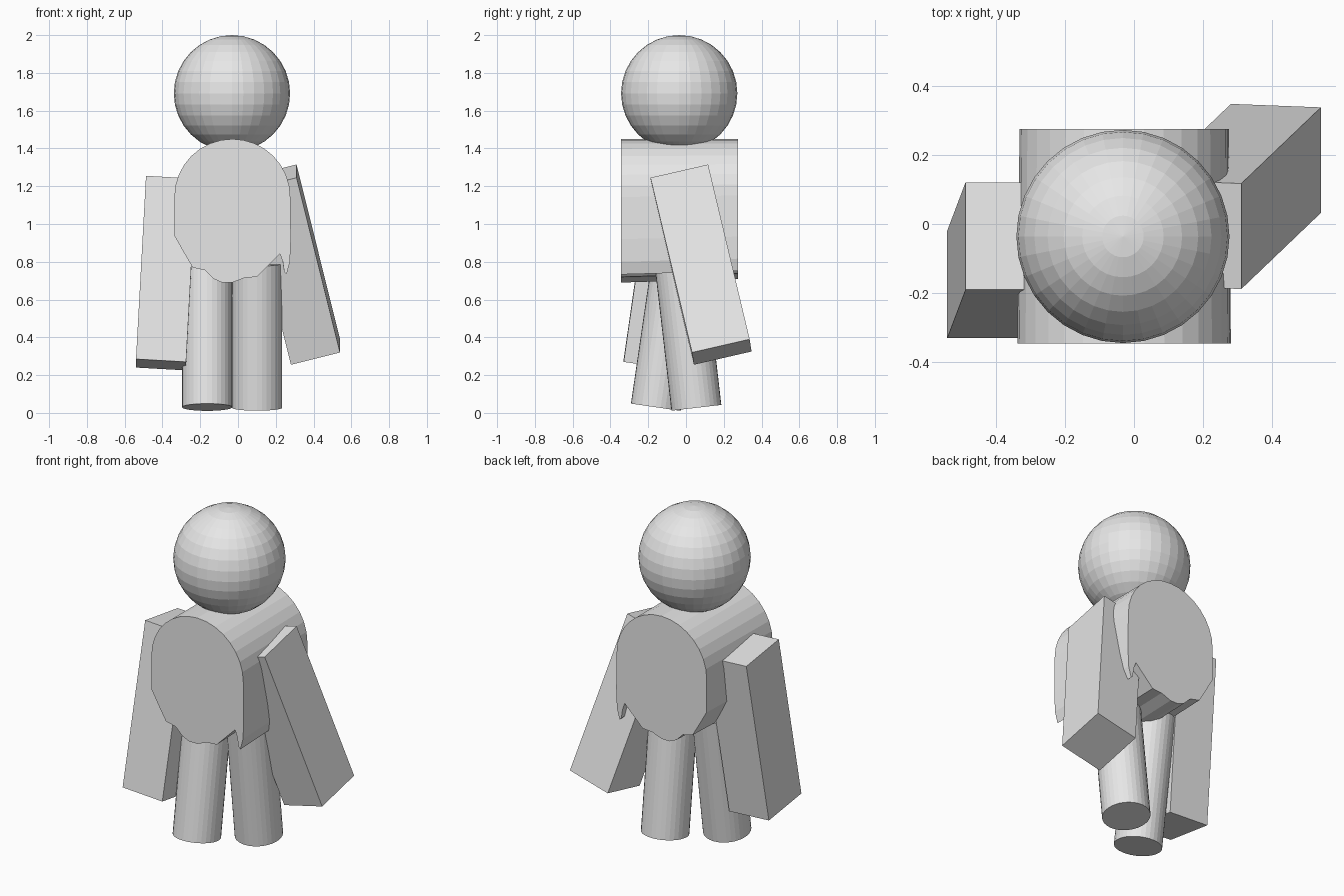
import bpy
import bmesh
import math
from mathutils import Matrix, Vector

cube = bpy.data.objects.get("Cube")
if cube:
    bpy.data.objects.remove(cube, do_unlink=True)

grey = bpy.data.materials.new("plain grey")
grey.use_nodes = True
grey.diffuse_color = (0.8, 0.8, 0.8, 1)
grey.node_tree.nodes["Principled BSDF"].inputs["Base Color"].default_value = (0.8, 0.8, 0.8, 1)


def finish(name, bm):
    """Turn a bmesh into a flat shaded grey object."""
    bmesh.ops.recalc_face_normals(bm, faces=bm.faces[:])
    mesh = bpy.data.meshes.new(name)
    bm.to_mesh(mesh)
    bm.free()
    mesh.materials.append(grey)
    obj = bpy.data.objects.new(name, mesh)
    bpy.context.collection.objects.link(obj)
    return obj


def arm(name, corner, width, depth, length):
    """Box spanned from a bottom corner by three edge vectors."""
    edges = [Vector(v) for v in (width, depth, length)]
    bm = bmesh.new()
    bmesh.ops.create_cube(bm, size=1)
    for v in bm.verts:
        v.co = Vector(corner) + sum(((c + 0.5) * e for c, e in zip(v.co, edges)), Vector())
    finish(name, bm)


def leg(name, foot, tilt, length=0.77, radius=0.133):
    """Cylinder standing on its foot centre, swung about x."""
    bm = bmesh.new()
    place = (Matrix.Translation(foot) @ Matrix.Rotation(tilt, 4, "X")
             @ Matrix.Translation((0, 0, length / 2)))
    bmesh.ops.create_cone(bm, cap_ends=True, segments=32, radius1=radius,
                          radius2=radius, depth=length, matrix=place)
    finish(name, bm)


# Head
bm = bmesh.new()
bmesh.ops.create_uvsphere(bm, u_segments=32, v_segments=16, radius=0.308,
                          matrix=Matrix.Translation((-0.032, -0.036, 1.692)))
finish("head", bm)

# Torso: round top, ragged lower edge, extruded front to back
profile = [(-0.03 + 0.307 * math.cos(i * math.pi / 16),
            1.143 + 0.307 * math.sin(i * math.pi / 16)) for i in range(17)]
profile += [(-0.335, 0.935), (-0.29, 0.855), (-0.24, 0.77), (-0.175, 0.755),
            (-0.13, 0.71), (-0.085, 0.69), (-0.03, 0.69), (0.035, 0.715),
            (0.10, 0.72), (0.17, 0.79), (0.222, 0.842), (0.237, 0.80),
            (0.245, 0.745), (0.257, 0.733), (0.275, 0.80), (0.28, 0.92)]
bm = bmesh.new()
front = [bm.verts.new((x, -0.345, z)) for x, z in profile]
back = [bm.verts.new((-0.027 + (x + 0.027) * 0.98, 0.275, 1.45 + (z - 1.45) * 0.975))
        for x, z in profile]
bm.faces.new(front)
bm.faces.new(back[::-1])
for i in range(len(profile)):
    bm.faces.new((front[i - 1], front[i], back[i], back[i - 1]))
finish("torso", bm)

# Legs in mid stride
leg("right_leg", (-0.163, -0.16, 0.03), -0.145)
leg("left_leg", (0.101, 0.055, 0.027), 0.115)

# Arms swung opposite to each other
arm("right_arm", (-0.54, -0.33, 0.285), (0.265, 0, -0.015), (0, 0.31, -0.045), (0.053, 0.14, 0.97))
arm("left_arm", (0.54, 0.032, 0.32), (-0.26, 0.01, -0.065), (0, 0.305, 0.07), (-0.23, -0.22, 0.925))
